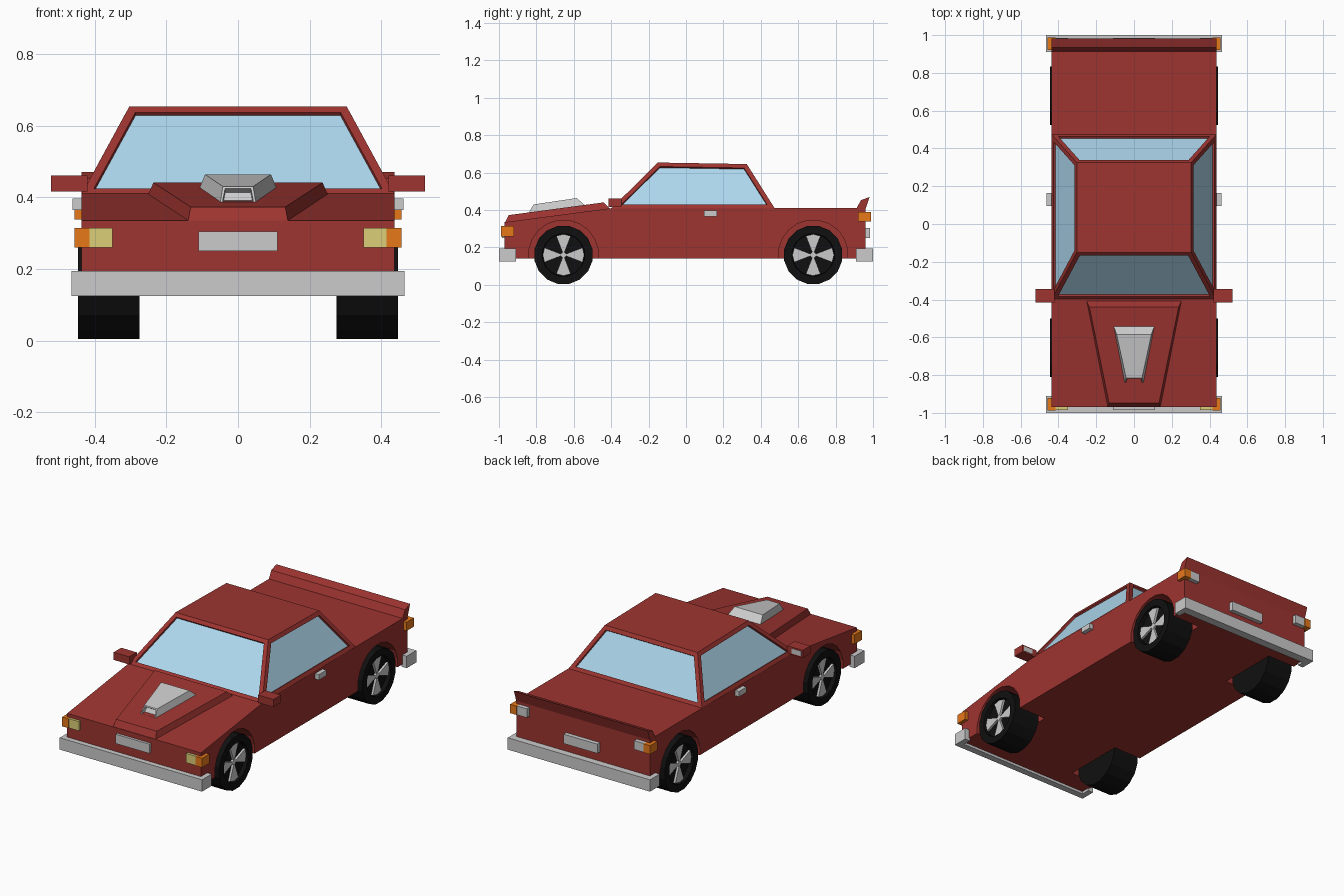
import bpy, bmesh
from math import sin, cos, pi, radians
from mathutils import Matrix, Vector

if "Cube" in bpy.data.objects:
    bpy.data.objects.remove(bpy.data.objects["Cube"])


def material(name, rgb):
    m = bpy.data.materials.new(name)
    m.diffuse_color = (*rgb, 1)
    m.use_nodes = True
    m.node_tree.nodes["Principled BSDF"].inputs["Base Color"].default_value = m.diffuse_color
    return m


RED = material("red_paint", (0.34, 0.035, 0.03))
BLACK = material("black_rubber", (0.005, 0.005, 0.005))
GLASS = material("window_blue", (0.42, 0.68, 0.85))
ORANGE = material("orange_lens", (0.80, 0.19, 0.01))
YELLOW = material("yellow_lens", (0.72, 0.62, 0.19))


def finish(name, bm, *mats):
    bmesh.ops.recalc_face_normals(bm, faces=bm.faces)
    me = bpy.data.meshes.new(name)
    bm.to_mesh(me)
    bm.free()
    for m in mats:
        if m:
            me.materials.append(m)
    ob = bpy.data.objects.new(name, me)
    bpy.context.collection.objects.link(ob)
    return ob


def loft(bm, a, b):
    """Closed solid between two rings with equal point counts."""
    va, vb = [bm.verts.new(p) for p in a], [bm.verts.new(p) for p in b]
    n = len(a)
    bm.faces.new(va[::-1])
    bm.faces.new(vb)
    for i in range(n):
        j = (i + 1) % n
        bm.faces.new((va[i], va[j], vb[j], vb[i]))
    bmesh.ops.recalc_face_normals(bm, faces=bm.faces)
    bm.faces.ensure_lookup_table()


def prism_x(name, polys, x0, x1, mat=None):
    """Extrude (y, z) outlines along x."""
    bm = bmesh.new()
    for pts in polys:
        loft(bm, [(x0, *p) for p in pts], [(x1, *p) for p in pts])
    return finish(name, bm, mat)


def box(name, x, y, z, mat=None):
    return prism_x(name, [[(y[0], z[0]), (y[1], z[0]), (y[1], z[1]), (y[0], z[1])]], *x, mat)


def quad(front, back):
    """Symmetric ring from (half width, y, z) at front and back."""
    (fx, fy, fz), (rx, ry, rz) = front, back
    return [(-fx, fy, fz), (fx, fy, fz), (rx, ry, rz), (-rx, ry, rz)]


def circle(y, z, r, n):
    return [(y + r * cos(2 * pi * (i + .5) / n), z + r * sin(2 * pi * (i + .5) / n)) for i in range(n)]


# Main body with wheel wells cut out
AXLES = {"front": -0.655, "rear": 0.68}
body = prism_x("body", [[(-.97, .14), (.96, .14), (.96, .41), (-.40, .41), (-.97, .335)]], -.437, .437, RED)
cutters = []
for s in (-1, 1):
    for end, y in AXLES.items():
        c = prism_x("wheel_well_cutter", [circle(y, .16, .187, 20)], s * .255, s * .5, RED)
        c.hide_render = True
        mod = body.modifiers.new("well", 'BOOLEAN')
        mod.object, mod.solver = c, 'EXACT'
        cutters.append(c)
bpy.context.view_layer.update()
cut = bpy.data.meshes.new_from_object(body.evaluated_get(bpy.context.evaluated_depsgraph_get()))
body.modifiers.clear()
body.data = cut
for c in cutters:
    bpy.data.objects.remove(c)

# Cabin with recessed windows
bm = bmesh.new()
loft(bm, quad((.437, -.40, .408), (.437, .475, .408)), quad((.303, -.15, .654), (.303, .325, .646)))
panes = [f for f in bm.faces if abs(f.normal.z) < .9]
bmesh.ops.inset_individual(bm, faces=panes, thickness=.024, use_even_offset=True)
bmesh.ops.inset_individual(bm, faces=panes, thickness=.001, depth=-.012)
for f in panes:
    f.material_index = 1
finish("cabin", bm, RED, GLASS)

# Raised hood panel
bm = bmesh.new()
loft(bm, quad((.14, -.97, .33), (.252, -.405, .405)), quad((.132, -.948, .373), (.236, -.44, .441)))
finish("hood_bulge", bm, RED)

# Hood scoop with intake opening
bm = bmesh.new()
loft(bm, quad((.05, -.842, .383), (.108, -.54, .425)), quad((.042, -.815, .43), (.092, -.585, .464)))
mouth = [min(bm.faces, key=lambda f: f.normal.y)]
bmesh.ops.inset_individual(bm, faces=mouth, thickness=.009)
bmesh.ops.inset_individual(bm, faces=mouth, thickness=.001, depth=-.02)
finish("hood_scoop", bm)

# Rear spoiler
prism_x("spoiler", [[(.91, .405), (.96, .405), (.982, .47), (.935, .453)]], -.437, .437, RED)

# Wrap-around bumpers and plates
for end, s, ye in (("front", -1, .97), ("rear", 1, .96)):
    u = [(-.465, .91), (-.465, 1), (.465, 1), (.465, .91), (.43, .91), (.43, ye - .01), (-.43, ye - .01), (-.43, .91)]
    bm = bmesh.new()
    loft(bm, [(x, s * y, .125) for x, y in u], [(x, s * y, .195) for x, y in u])
    finish(end + "_bumper", bm)
    box(end + "_plate", (-.11, .11), (s * .95, s * .985), (.25, .305))

for s in (-1, 1):
    side = "right" if s > 0 else "left"
    # Lights
    for end, d, z, inner in (("front", -1, (.26, .315), YELLOW), ("rear", 1, (.338, .39), None)):
        box(f"{end}_{side}_indicator", (s * .415, s * .457), (d * .92, d * .988), z, ORANGE)
        box(f"{end}_{side}_lamp", (s * .35, s * .415), (d * .94, d * .985), z, inner)
    # Door handle and side mirror
    box(side + "_door_handle", (s * .43, s * .462), (.095, .165), (.365, .397))
    box(side + "_mirror", (s * .42, s * .522), (-.415, -.345), (.416, .461), RED)
    box(side + "_mirror_glass", (s * .45, s * .512), (-.35, -.343), (.424, .453))
    # Wheels: tyre with dished face, four wedge spokes and hub
    for end, y in AXLES.items():
        bm = bmesh.new()
        ring = circle(y, .16, .158, 16)
        loft(bm, [(s * .275, *p) for p in ring], [(s * .446, *p) for p in ring])
        face = [f for f in bm.faces if f.normal.x * s > .9]
        bmesh.ops.inset_individual(bm, faces=face, thickness=.043)
        bmesh.ops.inset_individual(bm, faces=face, thickness=.003, depth=-.025)
        finish(f"{end}_{side}_tyre", bm, BLACK)
        wedges = [circle(y, .16, .016, 8)]
        for k in range(4):
            a, w = k * pi / 2, radians(21)
            wedges.append([(y + r * cos(a + t), .16 + r * sin(a + t))
                           for r, t in ((.014, -w), (.109, -w), (.111, 0), (.109, w), (.014, w))])
        prism_x(f"{end}_{side}_spokes", wedges, s * .415, s * .434)
